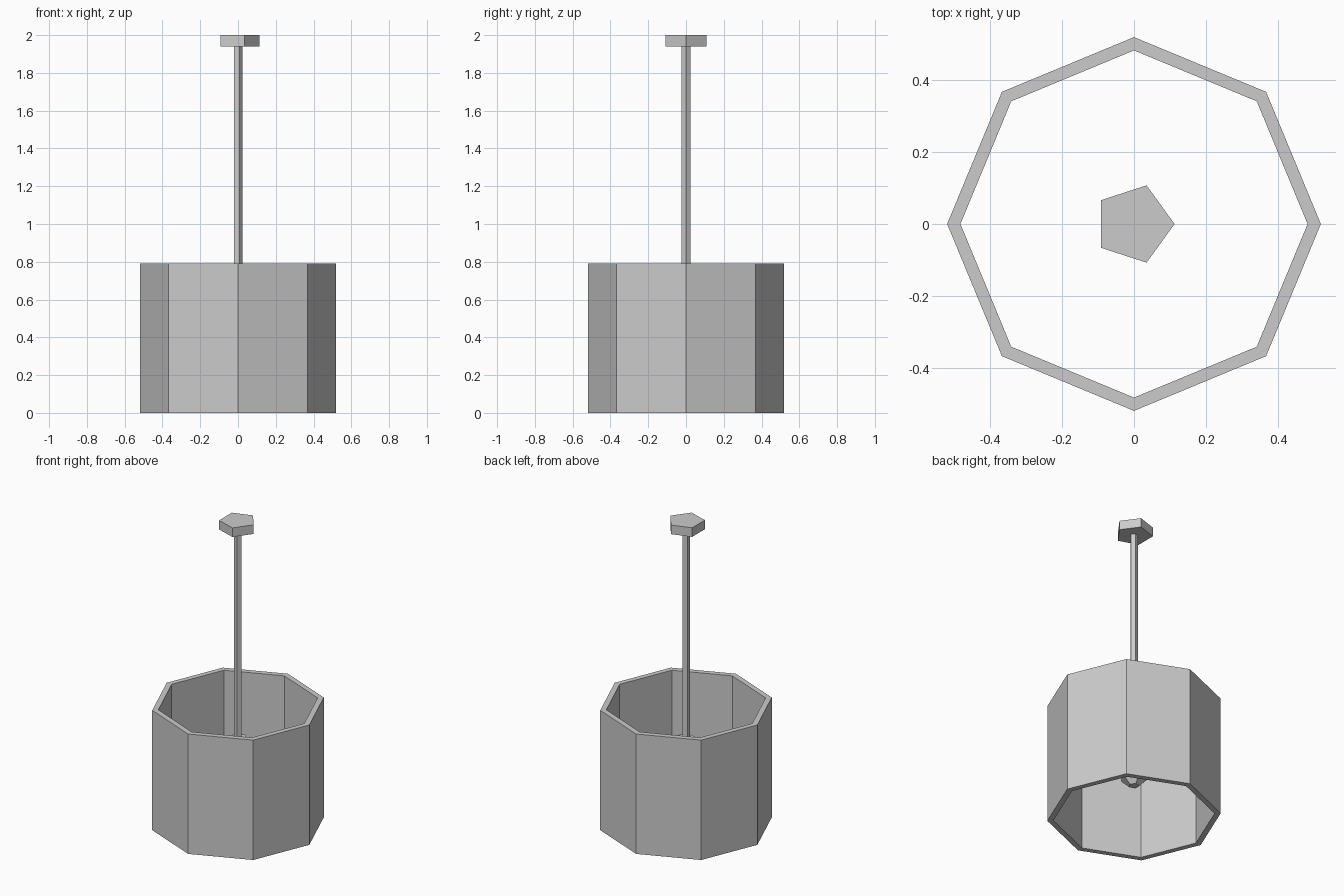
import bpy, bmesh
from math import cos, sin, tau

if "Cube" in bpy.data.objects:
    bpy.data.objects.remove(bpy.data.objects["Cube"])


def lathe(name, profile, sides, closed=False):
    """Spin a (radius, z) profile into a flat-faced solid; closed makes a hollow ring."""
    bm = bmesh.new()
    rings = [[bm.verts.new((r * cos(tau * i / sides), r * sin(tau * i / sides), z))
              for i in range(sides)] for r, z in profile]
    pairs = list(zip(rings, rings[1:]))
    if closed:
        pairs.append((rings[-1], rings[0]))
    else:
        bm.faces.new(rings[0][::-1])
        bm.faces.new(rings[-1])
    for a, b in pairs:
        for i in range(sides):
            j = (i + 1) % sides
            bm.faces.new((a[i], a[j], b[j], b[i]))
    bmesh.ops.recalc_face_normals(bm, faces=bm.faces)
    mesh = bpy.data.meshes.new(name)
    bm.to_mesh(mesh)
    bm.free()
    obj = bpy.data.objects.new(name, mesh)
    bpy.context.collection.objects.link(obj)
    return obj


# Open octagonal shade with wall thickness
lathe("lamp_shade", [(0.52, 0), (0.52, 0.79), (0.483, 0.79), (0.483, 0)], 8, closed=True)

# Ceiling mount and hanging rod
lathe("ceiling_mount", [(0.113, 1.94), (0.113, 2.0)], 5)
lathe("hanging_rod", [(0.025, 0.56), (0.025, 1.95)], 5)

# Socket and faceted bulb inside the shade
lathe("bulb_socket", [(0.057, 0.45), (0.057, 0.57)], 5)
lathe("bulb", [(0.032, 0.215), (0.088, 0.27), (0.1, 0.34), (0.085, 0.39), (0.05, 0.46)], 5)
